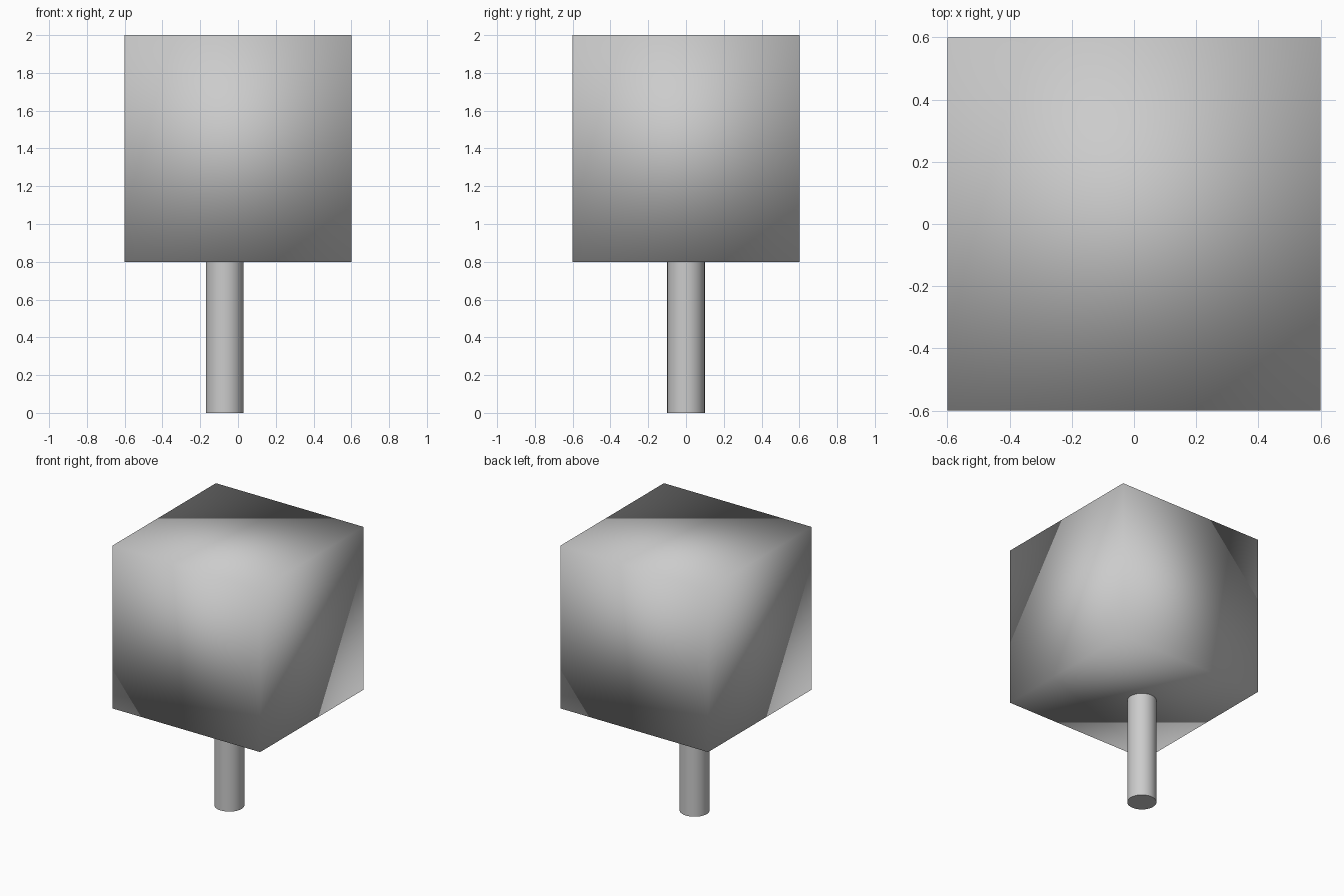
import bpy
import math

if "Cube" in bpy.data.objects:
    bpy.data.objects.remove(bpy.data.objects["Cube"])

# Cube head: fully smooth-shaded, shared corner normals
bpy.ops.mesh.primitive_cube_add(size=1.2, location=(0, 0, 1.4))
head = bpy.context.object
head.name = "cube_head"
bpy.ops.object.shade_smooth()

# Round stem, slightly off-centre to the left
bpy.ops.mesh.primitive_cylinder_add(vertices=32, radius=0.1, depth=0.8,
                                    location=(-0.07, 0, 0.4))
stem = bpy.context.object
stem.name = "stem"
bpy.ops.object.shade_smooth_by_angle(angle=math.radians(40))
